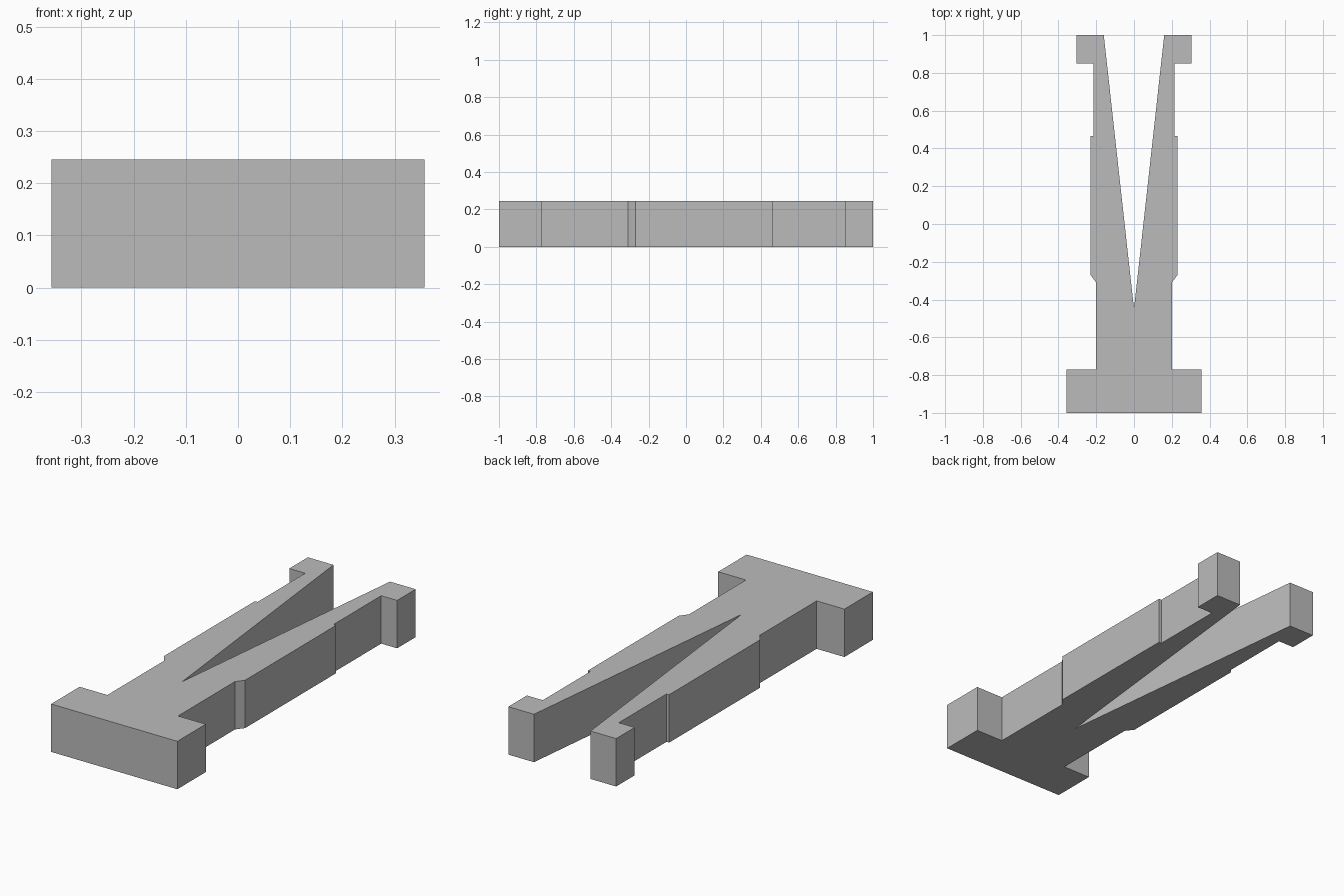
import bpy
import bmesh

cube = bpy.data.objects.get("Cube")
if cube:
    bpy.data.objects.remove(cube, do_unlink=True)

HEIGHT = 0.245

grey = bpy.data.materials.new("plain_grey")
grey.use_nodes = True
colour = (0.5, 0.5, 0.5, 1)
grey.diffuse_color = colour
grey.node_tree.nodes["Principled BSDF"].inputs["Base Color"].default_value = colour

# Left half outline: wide foot, body, raised grip, prong, hooked tip, notch point
half = [(0.357, -1), (0.357, -0.77), (0.2, -0.77), (0.2, -0.31),
        (0.23, -0.27), (0.23, 0.465), (0.215, 0.465), (0.215, 0.85),
        (0.305, 0.85), (0.305, 1), (0.16, 1), (0, -0.45)]
outline = half + [(-x, y) for x, y in reversed(half[:-1])]

# Extrude the full outline into a flat-sided solid
bm = bmesh.new()
base = bm.faces.new([bm.verts.new((x, y, 0)) for x, y in outline])
result = bmesh.ops.extrude_face_region(bm, geom=[base], use_keep_orig=True)
top = [v for v in result["geom"] if isinstance(v, bmesh.types.BMVert)]
bmesh.ops.translate(bm, verts=top, vec=(0, 0, HEIGHT))
bmesh.ops.recalc_face_normals(bm, faces=bm.faces)

mesh = bpy.data.meshes.new("forked_clip")
bm.to_mesh(mesh)
bm.free()
mesh.materials.append(grey)
clip = bpy.data.objects.new("forked_clip", mesh)
bpy.context.collection.objects.link(clip)
